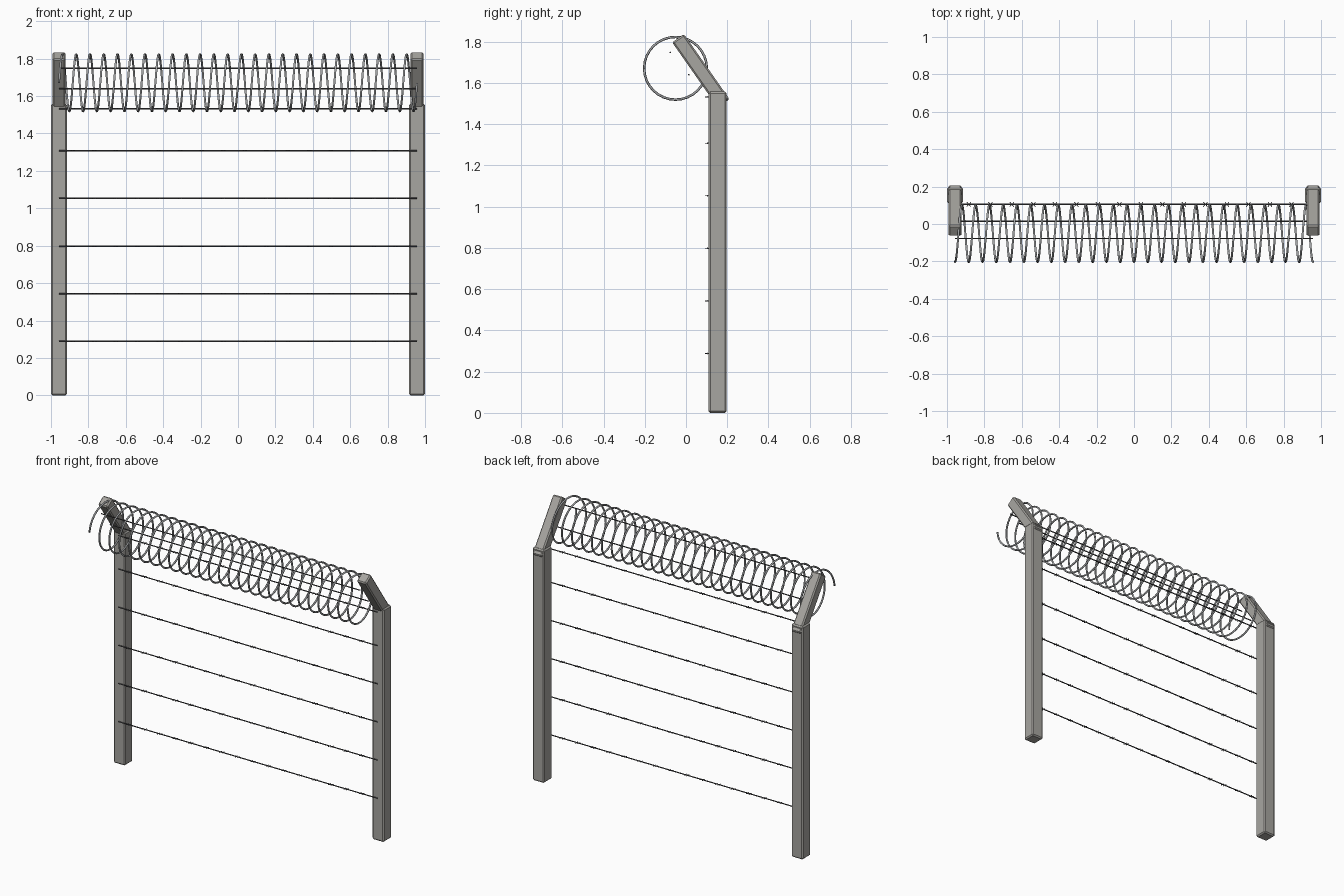
import bpy, bmesh, math
from mathutils import Vector, Matrix

if "Cube" in bpy.data.objects:
    bpy.data.objects.remove(bpy.data.objects["Cube"])


def material(name, rgb):
    m = bpy.data.materials.new(name)
    m.diffuse_color = (*rgb, 1)
    m.use_nodes = True
    m.node_tree.nodes["Principled BSDF"].inputs["Base Color"].default_value = m.diffuse_color
    return m


CONCRETE = material("concrete grey", (0.39, 0.38, 0.355))
WIRE = material("dark wire", (0.07, 0.07, 0.075))
STEEL = material("coil steel", (0.37, 0.38, 0.39))


def finish(bm, name, mat, smooth=False):
    mesh = bpy.data.meshes.new(name)
    bm.to_mesh(mesh)
    bm.free()
    mesh.materials.append(mat)
    for p in mesh.polygons:
        p.use_smooth = smooth
    ob = bpy.data.objects.new(name, mesh)
    bpy.context.collection.objects.link(ob)
    return ob


def block(name, centre, size, tilt=0.0):
    bm = bmesh.new()
    bmesh.ops.create_cube(bm, size=1, matrix=Matrix.Translation(centre)
                          @ Matrix.Rotation(tilt, 4, 'X')
                          @ Matrix.Diagonal((*size, 1)))
    bmesh.ops.bevel(bm, geom=bm.edges[:], offset=0.008, segments=1,
                    affect='EDGES')
    return finish(bm, name, CONCRETE)


def add_rod(bm, a, b, r, sides=6):
    a, b = Vector(a), Vector(b)
    d = b - a
    rot = d.to_track_quat('Z', 'Y').to_matrix().to_4x4()
    bmesh.ops.create_cone(bm, cap_ends=True, segments=sides, radius1=r,
                          radius2=r, depth=d.length,
                          matrix=Matrix.Translation((a + b) / 2) @ rot)


HALF = 0.957

# Posts with forward-leaning arms
for side, sx in (("left", -1), ("right", 1)):
    block(f"{side}_post", (sx * HALF, 0.153, 0.779), (0.086, 0.086, 1.558))
    block(f"{side}_arm", (sx * HALF, 0.072, 1.659), (0.070, 0.070, 0.386),
          math.radians(35))

# Barbed strands: six on the posts, two on the arms
strands = [(0.105, 0.288 + 0.255 * i) for i in range(5)]
strands += [(0.105 - 0.091 * i, 1.532 + 0.108 * i) for i in range(3)]
for n, (y, z) in enumerate(strands):
    bm = bmesh.new()
    add_rod(bm, (-HALF, y, z), (HALF, y, z), 0.004)
    if n < 6:
        for i in range(16):
            x = -0.883 + 0.115 * i
            for s in (-1, 1):
                add_rod(bm, (x - 0.011, y - 0.012 * s, z),
                        (x + 0.011, y + 0.012 * s, z), 0.002, 4)
    finish(bm, f"strand_{n + 1}", WIRE)

# Helical coil, swept as a tube along the helix
TURNS, STEPS, SIDES, R, T = 26, 32, 6, 0.152, 0.006
bm = bmesh.new()
rings = []
for i in range(TURNS * STEPS + 1):
    a = math.tau * i / STEPS
    out = Vector((0, -math.cos(a), math.sin(a)))
    c = Vector((-HALF + 2 * HALF * i / (TURNS * STEPS), -0.051, 1.671)) + out * R
    ring = []
    for k in range(SIDES):
        b = math.tau * k / SIDES
        ring.append(bm.verts.new(c + out * T * math.cos(b)
                                 + Vector((T * math.sin(b), 0, 0))))
    rings.append(ring)
for p, q in zip(rings, rings[1:]):
    for k in range(SIDES):
        m = (k + 1) % SIDES
        bm.faces.new((p[k], p[m], q[m], q[k]))
bm.faces.new(rings[0])
bm.faces.new(rings[-1])
bmesh.ops.recalc_face_normals(bm, faces=bm.faces[:])
finish(bm, "wire_coil", STEEL, True)
